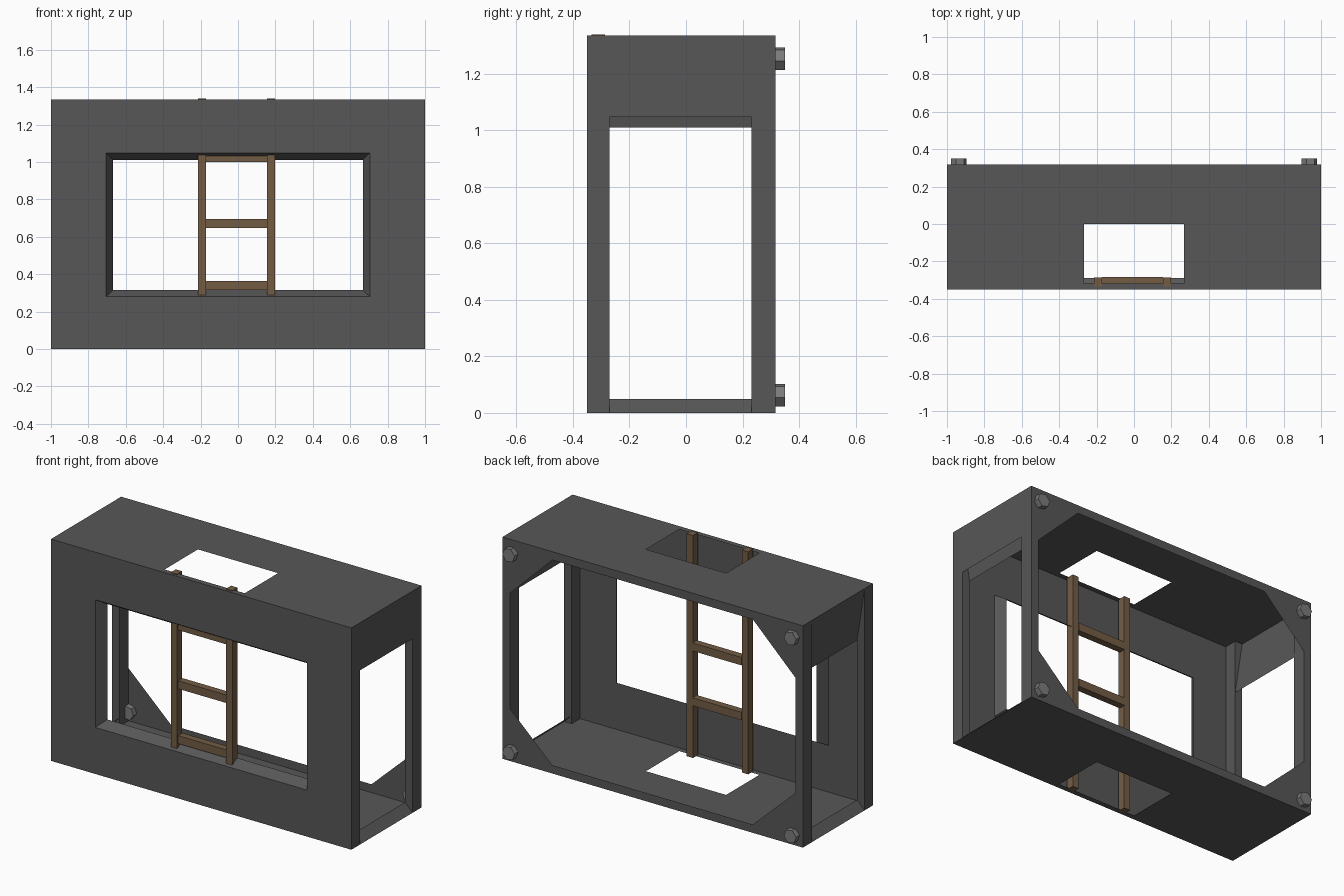
import bpy, bmesh, math
from mathutils import Vector, Matrix

if "Cube" in bpy.data.objects:
    bpy.data.objects.remove(bpy.data.objects["Cube"])


def material(name, rgb):
    m = bpy.data.materials.new(name)
    m.diffuse_color = (*rgb, 1)
    m.use_nodes = True
    m.node_tree.nodes["Principled BSDF"].inputs["Base Color"].default_value = m.diffuse_color
    return m


WALL = material("dark grey", (0.095, 0.095, 0.095))
WOOD = material("brown wood", (0.17, 0.108, 0.06))
BOLT = material("bolt grey", (0.2, 0.2, 0.2))


def finish(name, bm, mat):
    me = bpy.data.meshes.new(name)
    bm.to_mesh(me)
    bm.free()
    me.materials.append(mat)
    ob = bpy.data.objects.new(name, me)
    bpy.context.collection.objects.link(ob)
    return ob


def rect(a0, a1, b0, b1):
    return [(a0, b0), (a1, b0), (a1, b1), (a0, b1)]


def sheet(name, loops, place, normal):
    """Flat sheet bounded by an outer loop and optional hole loops."""
    bm = bmesh.new()
    edges = []
    for loop in loops:
        vs = [bm.verts.new(place(a, b)) for a, b in loop]
        edges += [bm.edges.new((v, vs[(i + 1) % len(vs)])) for i, v in enumerate(vs)]
    bmesh.ops.triangle_fill(bm, edges=edges, use_beauty=True)
    for f in bm.faces:
        f.normal_update()
        if f.normal.dot(Vector(normal)) < 0:
            f.normal_flip()
    return finish(name, bm, WALL)


def quads(name, faces):
    bm = bmesh.new()
    for f in faces:
        bm.faces.new([bm.verts.new(p) for p in f])
    bmesh.ops.remove_doubles(bm, verts=bm.verts[:], dist=1e-5)
    return finish(name, bm, WALL)


def add_box(bm, x0, x1, y0, y1, z0, z1):
    m = Matrix.Translation(((x0 + x1) / 2, (y0 + y1) / 2, (z0 + z1) / 2)) @ \
        Matrix.Diagonal((x1 - x0, y1 - y0, z1 - z0, 1))
    bmesh.ops.create_cube(bm, size=1, matrix=m)


F, B, H = -0.35, 0.317, 1.335          # front, back, height

# floor and ceiling with hatch openings
hatch = rect(-0.267, 0.267, -0.317, 0)
for name, z, n in (("floor", 0, -1), ("ceiling", H, 1)):
    sheet(name, [rect(-1, 1, F, B), hatch], lambda a, b: (a, b, z), (0, 0, n))

# front wall with window
win_out = rect(-0.705, 0.705, 0.28, 1.048)
win_in = rect(-0.667, 0.667, 0.315, 1.01)
sheet("front_wall", [rect(-1, 1, 0, H), win_out], lambda a, b: (a, F, b), (0, -1, 0))

# sloped window frame
frame = []
for i in range(4):
    j = (i + 1) % 4
    (a, b), (c, d), (e, f), (g, h) = win_out[i], win_out[j], win_in[j], win_in[i]
    frame.append([(a, F, b), (c, F, d), (e, -0.29, f), (g, -0.29, h)])
quads("window_frame", frame)

# back wall with eight-sided opening and corner gussets
octagon = [(-0.667, 0.05), (0.667, 0.05), (0.95, 0.315), (0.95, 1.01),
           (0.667, 1.285), (-0.667, 1.285), (-0.95, 1.01), (-0.95, 0.315)]
sheet("back_wall", [rect(-1, 1, 0, H), octagon], lambda a, b: (a, B, b), (0, 1, 0))

# side walls: posts, jambs, tilted upper panel and bottom kerb
J0, J1 = -0.27, 0.232
for side, s in (("right", 1), ("left", -1)):
    for part, y0, y1 in (("front", F, J0), ("back", J1, B)):
        sheet(f"{side}_{part}_post", [rect(y0, y1, 0, H)],
              lambda a, b: (s, a, b), (s, 0, 0))
        sheet(f"{side}_{part}_post_inner", [rect(y0, y1, 0, H)],
              lambda a, b: (0.95 * s, a, b), (-s, 0, 0))
    for part, y, n in (("front", J0, 1), ("back", J1, -1)):
        sheet(f"{side}_{part}_jamb", [rect(0.95, 1, 0, H)],
              lambda a, b: (s * a, y, b), (0, n, 0))
    upper = [(s, J0, H), (0.95 * s, J0, 1.01), (0.95 * s, J1, 1.01), (s, J1, H)]
    kerb = [(s, J0, 0), (s, J1, 0), (0.95 * s, J1, 0.05), (0.95 * s, J0, 0.05)]
    if s > 0:
        upper.reverse()
        upper.reverse()
    else:
        upper.reverse()
        kerb.reverse()
    quads(f"{side}_upper_panel", [upper])
    quads(f"{side}_kerb", [kerb])
sheet("right_header", [rect(J0, J1, 1.048, H)], lambda a, b: (1, a, b), (1, 0, 0))

# ladder
bm = bmesh.new()
for x in (-0.192, 0.176):
    add_box(bm, x - 0.021, x + 0.021, -0.335, -0.287, 0, 1.339)
finish("ladder_rails", bm, WOOD)
bm = bmesh.new()
for z in (0.34, 0.67, 1.023):
    add_box(bm, -0.171, 0.155, -0.325, -0.283, z - 0.024, z + 0.024)
finish("ladder_rungs", bm, WOOD)

# hexagonal bolts through the back corners
bm = bmesh.new()
for x in (-0.937, 0.937):
    for z in (0.062, 1.253):
        m = Matrix.Translation((x, 0.317, z)) @ Matrix.Rotation(math.radians(90), 4, "X") \
            @ Matrix.Rotation(math.radians(20), 4, "Z")
        bmesh.ops.create_cone(bm, cap_ends=True, segments=6, radius1=0.042,
                              radius2=0.042, depth=0.066, matrix=m)
finish("corner_bolts", bm, BOLT)
